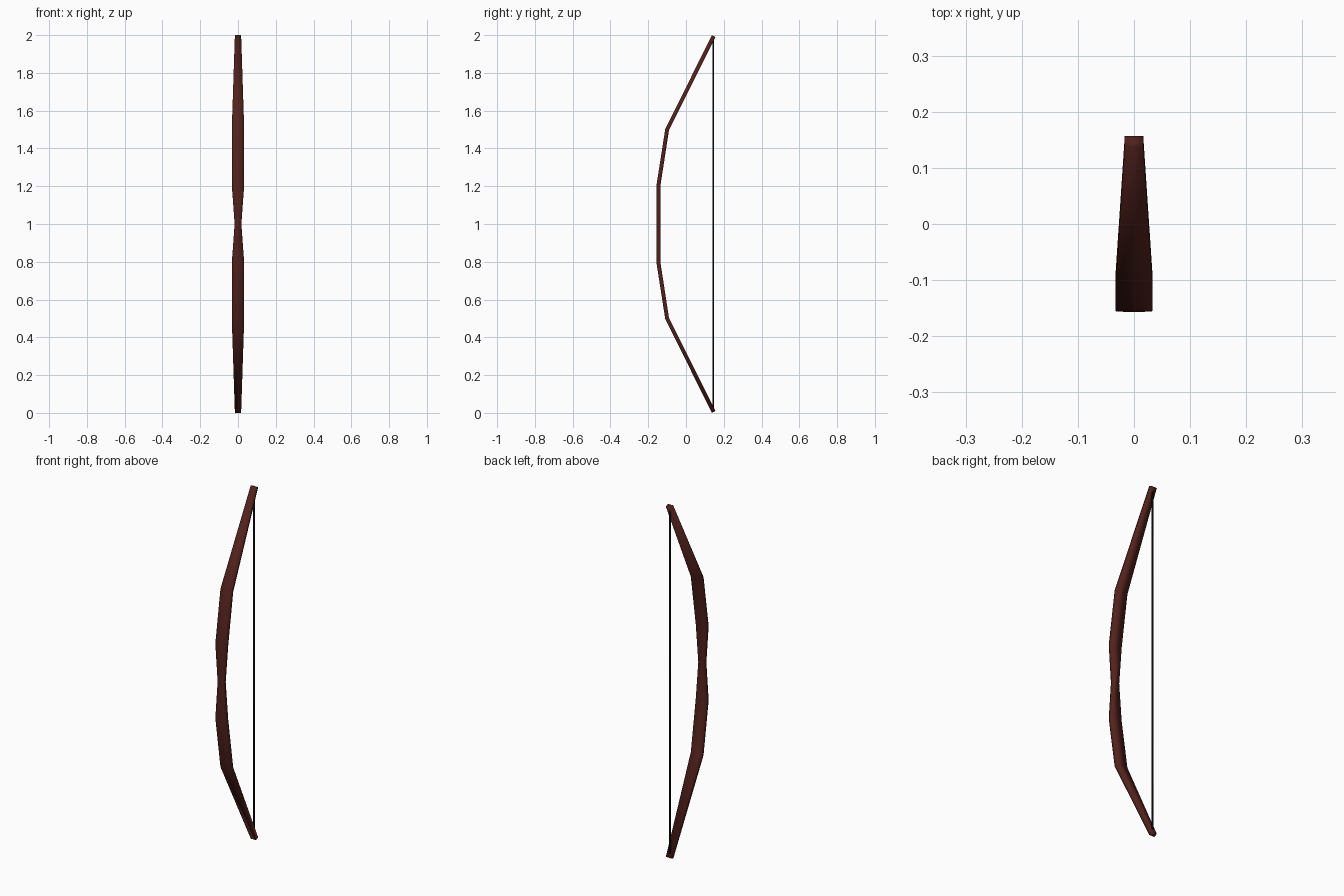
import bpy, bmesh
from mathutils import Vector

if "Cube" in bpy.data.objects:
    bpy.data.objects.remove(bpy.data.objects["Cube"])


def material(name, color):
    m = bpy.data.materials.new(name)
    m.diffuse_color = (*color, 1)
    m.use_nodes = True
    m.node_tree.nodes["Principled BSDF"].inputs["Base Color"].default_value = m.diffuse_color
    return m


def add_object(name, bm, mat):
    bmesh.ops.recalc_face_normals(bm, faces=bm.faces)
    mesh = bpy.data.meshes.new(name)
    bm.to_mesh(mesh)
    bm.free()
    mesh.materials.append(mat)
    for p in mesh.polygons:
        p.use_smooth = True
    ob = bpy.data.objects.new(name, mesh)
    bpy.context.collection.objects.link(ob)
    return ob


wood = material("dark_wood", (0.085, 0.016, 0.012))
cord = material("black_cord", (0.01, 0.01, 0.01))

# Bow stave: rectangular section swept along (y, z, half width), mirrored about z = 1
upper = [(-0.146, 1.0, 0.018), (-0.145, 1.21, 0.033),
         (-0.1, 1.5, 0.033), (0.147, 1.995, 0.0165)]
path = [(y, 2 - z, w) for y, z, w in reversed(upper[1:])] + upper
half_thick = 0.0105

bm = bmesh.new()
rings = []
for i, (y, z, w) in enumerate(path):
    a, b = path[max(i - 1, 0)], path[min(i + 1, len(path) - 1)]
    tangent = Vector((b[0] - a[0], b[1] - a[1])).normalized()
    n = Vector((tangent.y, -tangent.x)) * half_thick
    rings.append([bm.verts.new((sx * w, y + s * n.x, z + s * n.y))
                  for sx, s in ((-1, -1), (1, -1), (1, 1), (-1, 1))])
for r, q in zip(rings, rings[1:]):
    for k in range(4):
        j = (k + 1) % 4
        bm.faces.new((r[k], r[j], q[j], q[k]))
bm.faces.new(rings[0])
bm.faces.new(rings[-1])
add_object("bow_stave", bm, wood)

# Bowstring: thin rod between the tips
bm = bmesh.new()
bmesh.ops.create_cone(bm, cap_ends=True, segments=8, radius1=0.004,
                      radius2=0.004, depth=1.97)
string = add_object("bowstring", bm, cord)
string.location = (0, 0.143, 1)
